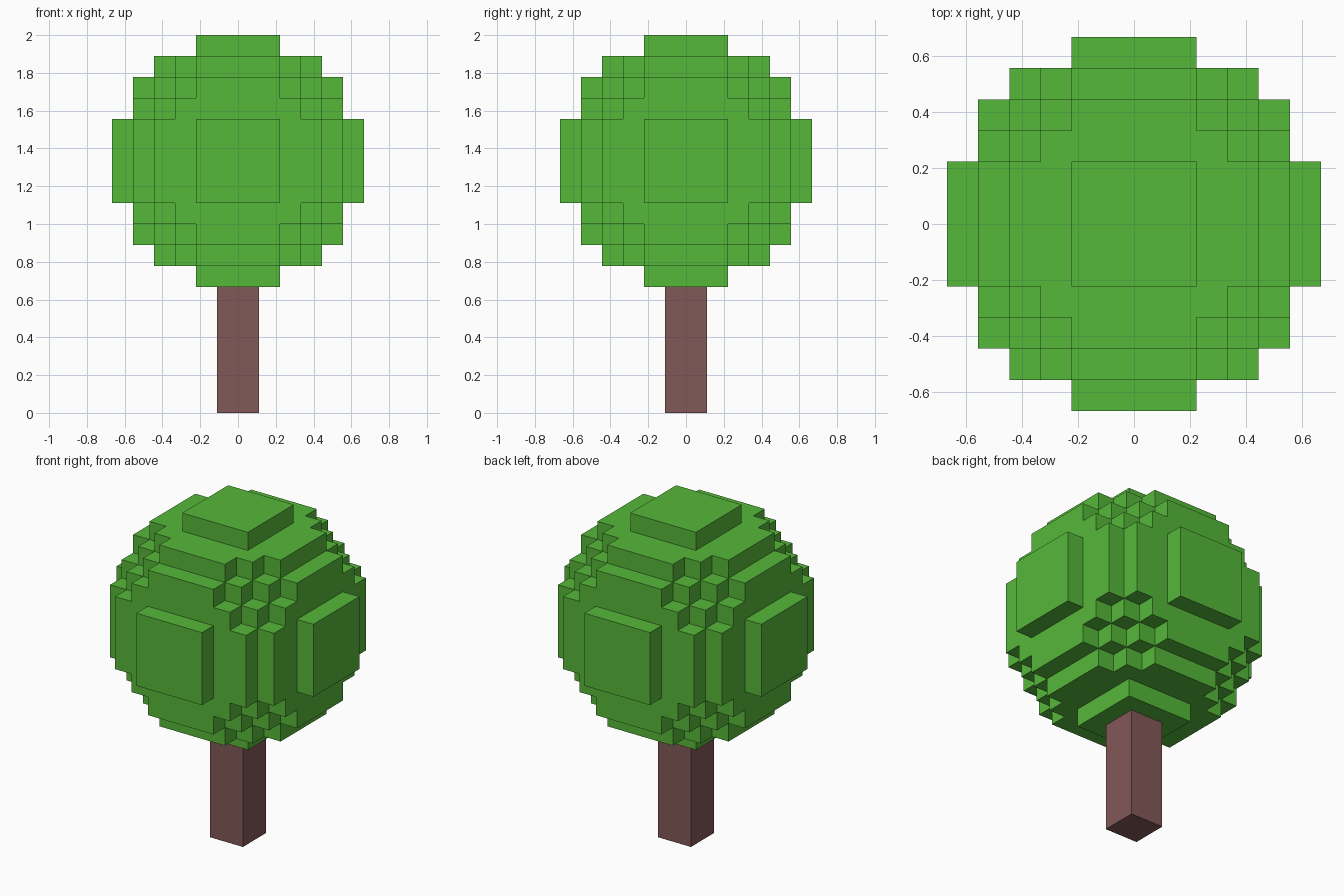
import bpy, bmesh
from mathutils import Vector

if "Cube" in bpy.data.objects:
    bpy.data.objects.remove(bpy.data.objects["Cube"])

U = 1 / 9            # voxel size
R = 6                # crown radius in voxels
CENTER = Vector((0, 0, 12 * U))


def material(name, color):
    m = bpy.data.materials.new(name)
    m.diffuse_color = (*color, 1)
    m.use_nodes = True
    m.node_tree.nodes["Principled BSDF"].inputs["Base Color"].default_value = m.diffuse_color
    return m


def finish(name, bm, mat):
    mesh = bpy.data.meshes.new(name)
    bmesh.ops.recalc_face_normals(bm, faces=bm.faces)
    bm.to_mesh(mesh)
    bm.free()
    mesh.materials.append(mat)
    obj = bpy.data.objects.new(name, mesh)
    bpy.context.collection.objects.link(obj)
    return obj


leaf_green = material("leaf green", (0.093, 0.479, 0.042))
bark_brown = material("bark brown", (0.227, 0.098, 0.098))

# Crown: outer skin of a voxel ball
span = [i + 0.5 for i in range(-R, R)]
cells = {(x, y, z) for x in span for y in span for z in span
         if x * x + y * y + z * z <= R * R}
bm = bmesh.new()
for cell in cells:
    for axis in range(3):
        for sign in (-1, 1):
            step = [0, 0, 0]
            step[axis] = sign
            if tuple(c + s for c, s in zip(cell, step)) in cells:
                continue
            a, b = Vector(), Vector()
            a[(axis + 1) % 3] = 0.5
            b[(axis + 2) % 3] = 0.5 * sign
            mid = Vector(cell) + Vector(step) * 0.5
            corners = (mid - a - b, mid + a - b, mid + a + b, mid - a + b)
            bm.faces.new([bm.verts.new(p * U + CENTER) for p in corners])
bmesh.ops.remove_doubles(bm, verts=bm.verts, dist=0.001)
finish("leaf_crown", bm, leaf_green)

# Trunk: square post, two voxels wide and six tall
bm = bmesh.new()
bmesh.ops.create_cube(bm, size=1)
bmesh.ops.scale(bm, vec=(2 * U, 2 * U, 6 * U), verts=bm.verts)
bmesh.ops.translate(bm, vec=(0, 0, 3 * U), verts=bm.verts)
finish("trunk", bm, bark_brown)
